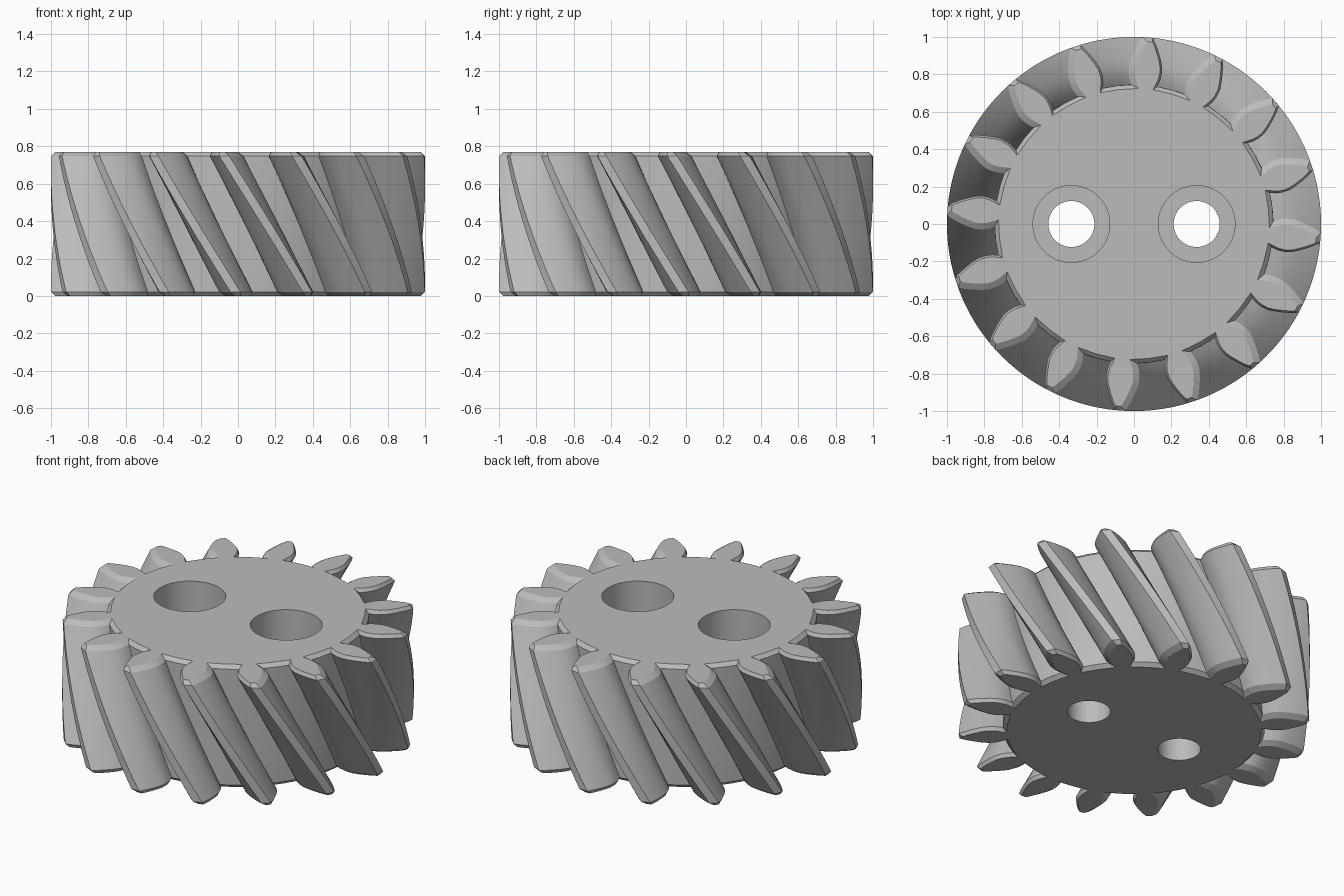
import bpy, bmesh
from math import sin, cos, pi, radians, asin
from mathutils import Vector, Matrix

cube = bpy.data.objects.get("Cube")
if cube:
    bpy.data.objects.remove(cube)

TEETH, HEIGHT, CHAMFER = 16, 0.77, 0.022
TOP_ANGLE, TWIST = radians(-5), radians(27.5)

steel = bpy.data.materials.new("grey_steel")
steel.use_nodes = True
grey = (0.5, 0.5, 0.5, 1)
steel.diffuse_color = grey
steel.node_tree.nodes["Principled BSDF"].inputs["Base Color"].default_value = grey

# One tooth flank as radius and half width, from root to tip
flank = [(0.745, 0.070), (0.775, 0.082), (0.81, 0.089), (0.85, 0.089),
         (0.89, 0.078), (0.93, 0.063), (0.97, 0.045), (1.0, 0.027)]


def polar(r, a):
    return Vector((r * cos(a), r * sin(a)))


def gear_outline():
    pts = []
    for i in range(TEETH):
        mid = 2 * pi * i / TEETH
        pts += [polar(r, mid - asin(w / r)) for r, w in flank]
        pts += [polar(r, mid + asin(w / r)) for r, w in reversed(flank)]
        pts.append(polar(flank[0][0], mid + pi / TEETH))
    return pts


def inset(pts, d):
    """Move every edge of a counter-clockwise outline inward by d."""
    out = []
    for i, p in enumerate(pts):
        a = (p - pts[i - 1]).normalized()
        b = (pts[(i + 1) % len(pts)] - p).normalized()
        na, nb = Vector((-a.y, a.x)), Vector((-b.y, b.x))
        out.append(p + (na + nb) * d / (1 + na.dot(nb)))
    return out


# Twisted gear body with chamfered ends
outline = gear_outline()
small = inset(outline, CHAMFER)
STEPS = 18
levels = [(0, small)]
for k in range(STEPS + 1):
    levels.append((CHAMFER + (HEIGHT - 2 * CHAMFER) * k / STEPS, outline))
levels.append((HEIGHT, small))

bm = bmesh.new()
rings = []
for z, pts in levels:
    turn = Matrix.Rotation(TOP_ANGLE + TWIST * (1 - z / HEIGHT), 2)
    rings.append([bm.verts.new((*(turn @ p), z)) for p in pts])
n = len(outline)
for low, high in zip(rings, rings[1:]):
    for i in range(n):
        j = (i + 1) % n
        bm.faces.new((low[i], low[j], high[j], high[i]))
bm.faces.new(rings[-1])
bm.faces.new(rings[0][::-1])
mesh = bpy.data.meshes.new("helical_gear")
bm.to_mesh(mesh)
bm.free()
mesh.materials.append(steel)
gear = bpy.data.objects.new("helical_gear", mesh)
bpy.context.collection.objects.link(gear)


# Two bolt holes, each a through bore with a wider counterbore from the top
def cut_hole(x, radius, bottom):
    top = HEIGHT + 0.1
    bpy.ops.mesh.primitive_cylinder_add(vertices=64, radius=radius, depth=top - bottom,
                                        location=(x, 0, (top + bottom) / 2))
    cutter = bpy.context.object
    cutter.data.materials.append(steel)
    mod = gear.modifiers.new("hole", 'BOOLEAN')
    mod.operation, mod.solver, mod.object = 'DIFFERENCE', 'EXACT', cutter
    bpy.context.view_layer.objects.active = gear
    bpy.ops.object.modifier_apply(modifier=mod.name)
    bpy.data.objects.remove(cutter)


for x in (-0.335, 0.335):
    cut_hole(x, 0.123, -0.1)
    cut_hole(x, 0.205, 0.4)

bpy.ops.object.select_all(action='DESELECT')
gear.select_set(True)
bpy.context.view_layer.objects.active = gear
bpy.ops.object.shade_smooth_by_angle(angle=radians(26))
